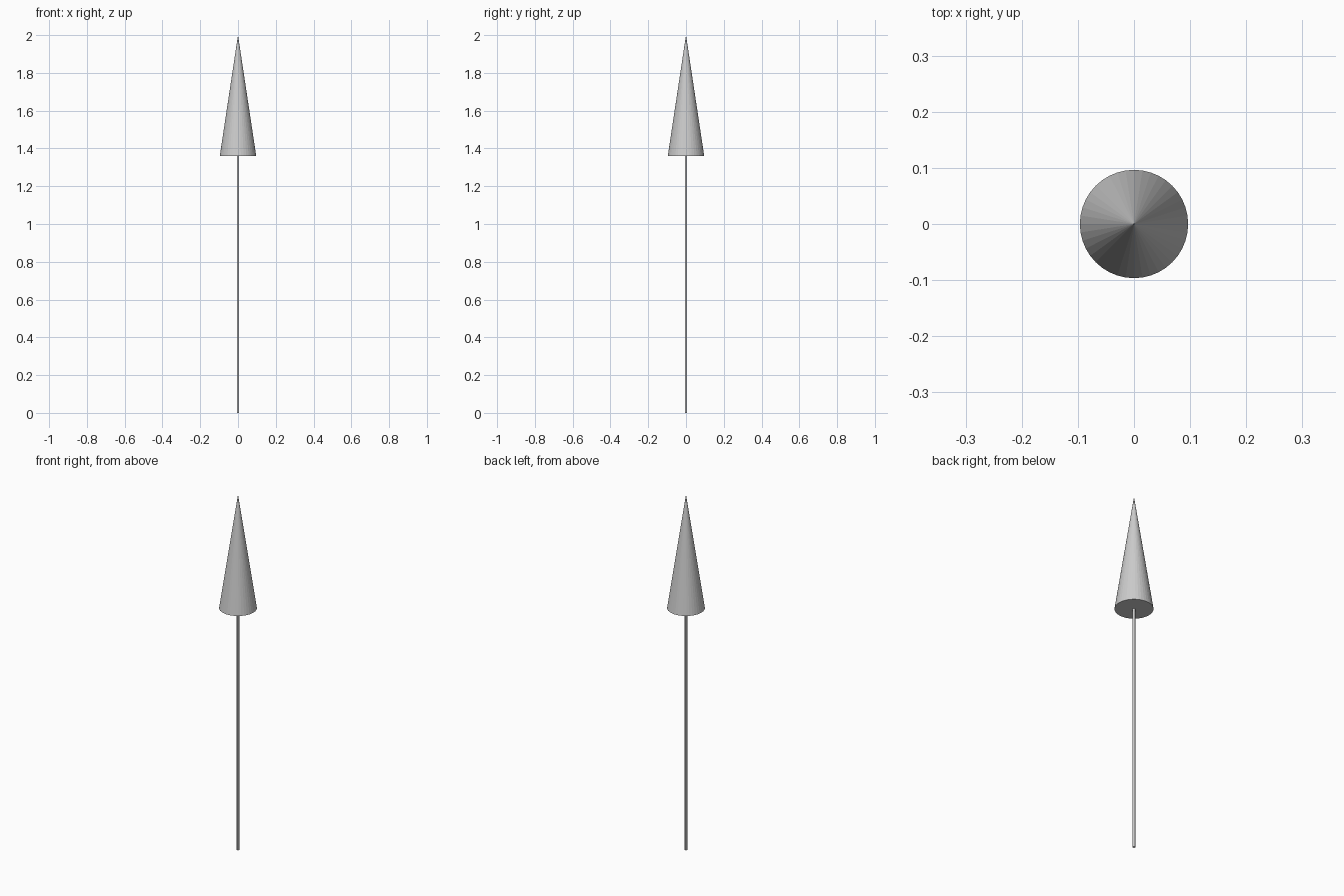
import bpy

if "Cube" in bpy.data.objects:
    bpy.data.objects.remove(bpy.data.objects["Cube"])

HEAD_BASE = 1.36
HEIGHT = 2.0


def rod(name, sides, r_bottom, r_top, z0, z1):
    """Upright flat-shaded cone or cylinder between two heights."""
    bpy.ops.mesh.primitive_cone_add(
        vertices=sides, radius1=r_bottom, radius2=r_top,
        depth=z1 - z0, location=(0, 0, (z0 + z1) / 2))
    bpy.context.object.name = name


# Thin shaft, ending just inside the head
rod("arrow_shaft", 16, 0.0065, 0.0065, 0.0, HEAD_BASE + 0.005)

# Pointed conical head with closed base
rod("arrow_head", 40, 0.0965, 0.0, HEAD_BASE, HEIGHT)
